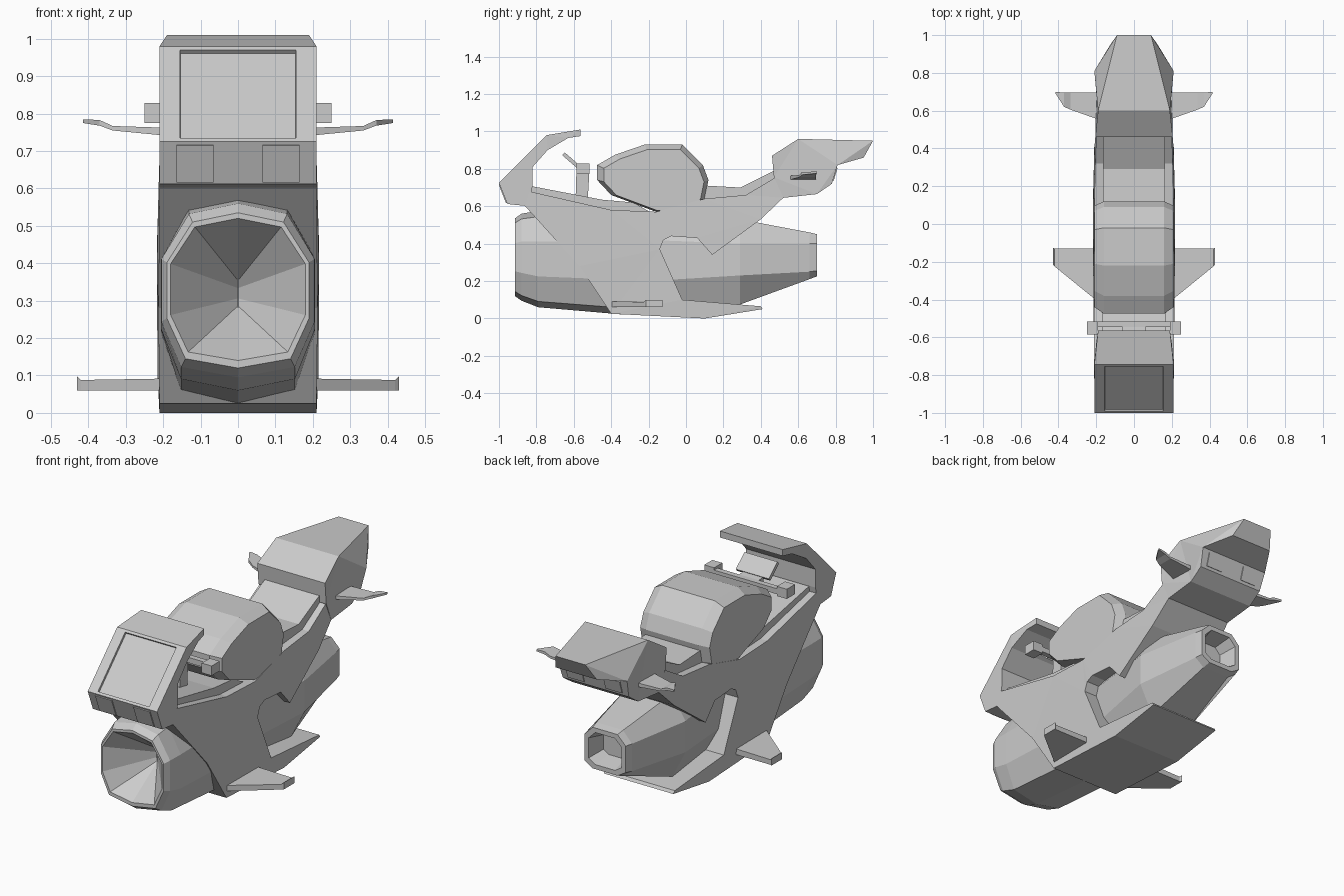
import bpy, bmesh
from math import copysign
from mathutils import Vector

cube = bpy.data.objects.get("Cube")
if cube:
    bpy.data.objects.remove(cube)

grey = bpy.data.materials.new("plain grey")
grey.use_nodes = True
shade = (0.6, 0.6, 0.6, 1)
grey.diffuse_color = shade
grey.node_tree.nodes["Principled BSDF"].inputs["Base Color"].default_value = shade


def loft(name, rings):
    """Skin a row of equal-length point rings and cap both ends."""
    bm = bmesh.new()
    rows = [[bm.verts.new(p) for p in ring] for ring in rings]
    count = len(rows[0])
    for a, b in zip(rows, rows[1:]):
        for i in range(count):
            j = (i + 1) % count
            bm.faces.new((a[i], a[j], b[j], b[i]))
    bm.faces.new(rows[0][::-1])
    bm.faces.new(rows[-1])
    bmesh.ops.recalc_face_normals(bm, faces=bm.faces[:])
    caps = [f for f in bm.faces if len(f.verts) > 4]
    bmesh.ops.triangulate(bm, faces=caps)
    mesh = bpy.data.meshes.new(name)
    bm.to_mesh(mesh)
    bm.free()
    mesh.materials.append(grey)
    obj = bpy.data.objects.new(name, mesh)
    bpy.context.scene.collection.objects.link(obj)
    return obj


def slab(name, profile, width=None):
    """Side profile of (y, z[, half width]) spread to both sides of the centre."""
    return loft(name, [[(side * (width or p[2]), p[0], p[1]) for p in profile]
                       for side in (-1, 1)])


def box(name, low, high):
    (x0, y0, z0), (x1, y1, z1) = low, high
    outline = [(y0, z0), (y1, z0), (y1, z1), (y0, z1)]
    return loft(name, [[(x, y, z) for y, z in outline] for x in (x0, x1)])


def plate(name, start, end, x0, x1, thick=0.008):
    """Thin sloping panel between two (y, z) points."""
    a, b = Vector(start), Vector(end)
    along = (b - a).normalized()
    off = Vector((-along.y, along.x)) * thick / 2
    outline = [a + off, b + off, b - off, a - off]
    return loft(name, [[(x, p.x, p.y) for p in outline] for x in (x0, x1)])


def duct_ring(y, half, low, high):
    """Ten-sided section of the air duct."""
    shape = [(0, 1), (.64, .88), (1, .36), (1, -.36), (.74, -.88), (0, -1)]
    shape += [(-x, z) for x, z in shape[-2:0:-1]]
    mid, tall = (low + high) / 2, (high - low) / 2
    return [(x * half, y, mid + z * tall) for x, z in shape]


def engine_ring(y, half, low, high, belt_low, belt_high):
    """Eight-sided section with upright sides."""
    right = [(.6, high), (1, belt_high), (1, belt_low), (.6, low)]
    shape = right + [(-x, z) for x, z in reversed(right)]
    return [(x * half, y, z) for x, z in shape]


def wing_pair(name, stations):
    """Flat wing through (x, front y, back y, z, thickness) on each side."""
    for label, side in (("left", 1), ("right", -1)):
        loft(f"{label}_{name}", [
            [(side * x, y0, z), (side * x, y1, z),
             (side * x, y1, z + t), (side * x, y0, z + t)]
            for x, y0, y1, z, t in stations])


# Main body with the engine notch and the tail strut
slab("body", [
    (-.86, .6, .21), (-.57, .28, .213), (-.4, .025, .21), (.1, 0, .21),
    (.41, .05, .21), (.4, .065, .212), (-.02, .1, .215), (-.14, .37, .217),
    (-.12, .42, .217), (-.08, .44, .217), (.06, .43, .217), (.14, .34, .217),
    (.4, .53, .21), (.52, .645, .2), (.6, .66, .2), (.6, .75, .2),
    (.48, .755, .2), (.32, .66, .205), (.1, .64, .21), (-.16, .57, .213),
    (-.4, .58, .213), (-.84, .68, .21)])
slab("inner_deck", [(-.84, .6), (-.84, .71), (-.45, .635), (-.28, .62),
                    (-.16, .55)], .17)

# Front fairing, with a sunken panel in its sloping face
fairing = slab("front_fairing", [
    (-1, .725, .21), (-.955, .612, .21), (-.84, .6, .21), (-.82, .71, .21),
    (-.82, .81, .21), (-.74, .9, .21), (-.63, .965, .2), (-.565, .975, .19),
    (-.565, 1.01, .19), (-.745, .98, .21)])
bm = bmesh.new()
bm.from_mesh(fairing.data)
bm.normal_update()
face = max((f for f in bm.faces if len(f.verts) == 4),
           key=lambda f: f.normal.dot(Vector((0, -1, 1))))
bmesh.ops.inset_region(bm, faces=[face], thickness=.02)
for v in face.verts:
    v.co.x = copysign(.155, v.co.x)
bmesh.ops.inset_region(bm, faces=[face], thickness=.001, depth=-.012)
bm.to_mesh(fairing.data)
bm.free()

# Head and tail lamps
for label, side in (("left", 1), ("right", -1)):
    inner, outer = side * .065, side * .165
    plate(f"{label}_head_lamp", (-.997, .716), (-.959, .618), inner, outer)
    plate(f"{label}_tail_lamp", (.785, .735), (.807, .806), inner, outer)

# Hollow air duct at the front
loft("air_duct", [
    duct_ring(-.35, .205, .022, .6), duct_ring(-.79, .206, .06, .575),
    duct_ring(-.88, .205, .095, .56), duct_ring(-.915, .19, .12, .535),
    duct_ring(-.915, .18, .14, .52), duct_ring(-.7, .002, .28, .36)])

# Rear engine with an open nozzle
loft("rear_engine", [
    engine_ring(-.2, .13, .08, .5, .2, .42),
    engine_ring(.29, .2, .075, .53, .23, .4),
    engine_ring(.66, .135, .21, .46, .25, .4),
    engine_ring(.7, .125, .225, .45, .255, .4),
    engine_ring(.7, .1, .25, .425, .275, .385),
    engine_ring(.6, .08, .27, .405, .29, .37)])

# Tank with sloping shoulders
tank = [(.1, .64), (.12, .74), (.09, .82), (-.02, .93), (-.22, .93),
        (-.38, .875), (-.475, .82), (-.475, .74), (-.4, .66), (-.16, .57),
        (.06, .57)]
centre = Vector((-.12, .65))
cheek = [centre + (Vector(p) - centre) * .9 for p in tank]
loft("tank", [[(x, p[0], p[1]) for p in ring] for x, ring in
              ((-.21, cheek), (-.16, tank), (.16, tank), (.21, cheek))])

# Seat and tail
slab("seat", [(.08, .6), (.11, .71), (.29, .7), (.47, .79), (.5, .7),
              (.3, .6)], .165)
slab("tail", [
    (.47, .755, .205), (.46, .87, .205), (.6, .96, .19), (1, .95, .09),
    (.95, .86, .125), (.81, .82, .21), (.78, .72, .2), (.7, .665, .2),
    (.52, .645, .2)])

# Wings
wing_pair("tail_wing", [(.18, .55, .695, .74, .022), (.335, .605, .695, .755, .012),
                        (.37, .62, .695, .768, .015), (.415, .69, .7, .775, .01)])
wing_pair("lower_wing", [(.18, -.42, -.13, .06, .032), (.42, -.225, -.13, .06, .028),
                         (.43, -.215, -.125, .06, .038)])

# Handlebar, stem and small display
box("handlebar", (-.21, -.545, .785), (.21, -.515, .815))
for label, side in (("left", 1), ("right", -1)):
    box(f"{label}_grip", (side * .19, -.585, .775), (side * .25, -.515, .828))
slab("stem", [(-.59, .65), (-.525, .64), (-.515, .81), (-.585, .82)], .06)
plate("display", (-.655, .88), (-.58, .815), -.1, .1, .02)
